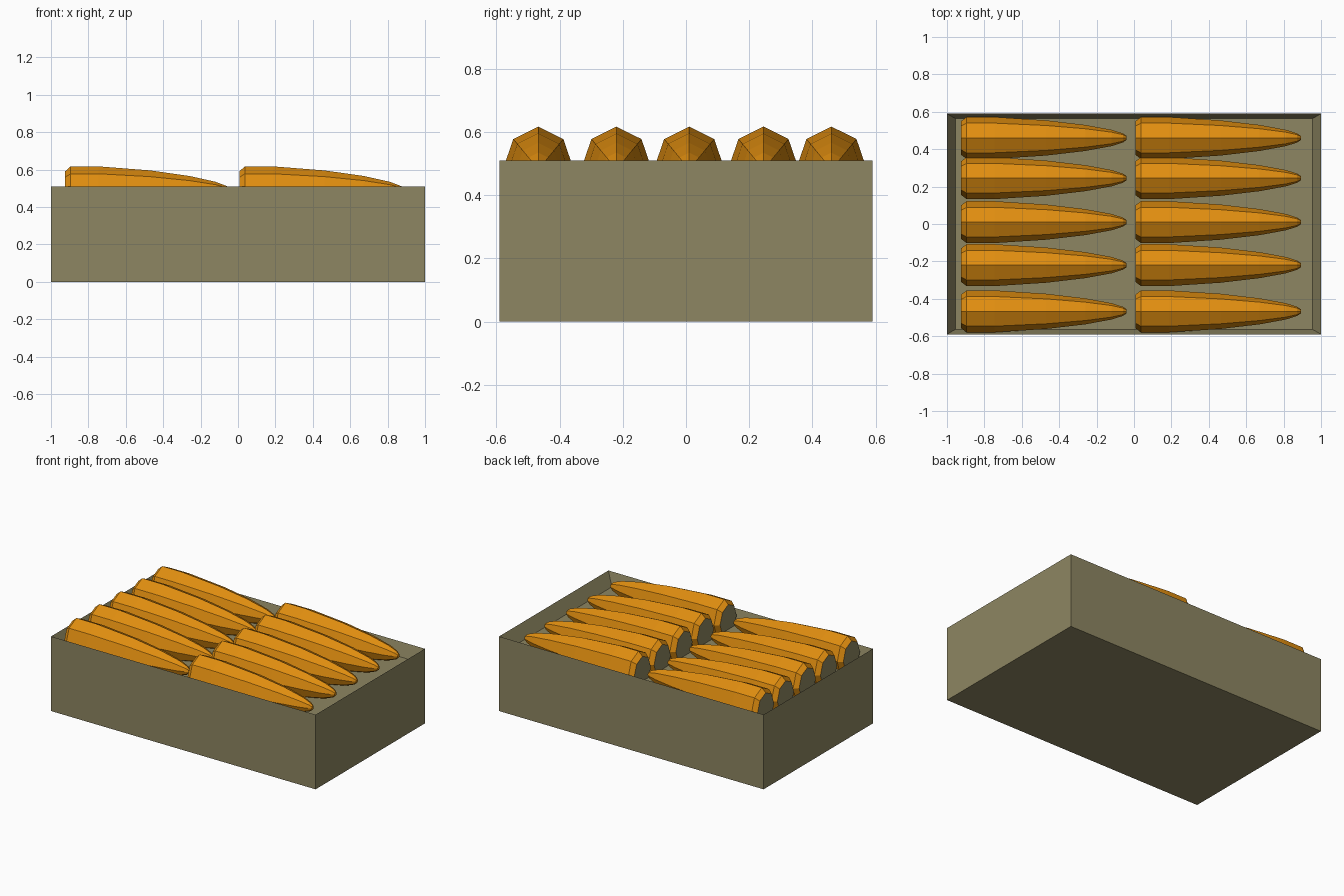
import bpy, bmesh, math
from mathutils import Vector

# Remove the default cube
if "Cube" in bpy.data.objects:
    bpy.data.objects.remove(bpy.data.objects["Cube"], do_unlink=True)


def make_material(name, rgb):
    mat = bpy.data.materials.new(name)
    mat.use_nodes = True
    color = (*rgb, 1.0)
    mat.diffuse_color = color
    bsdf = next(n for n in mat.node_tree.nodes if n.type == "BSDF_PRINCIPLED")
    bsdf.inputs["Base Color"].default_value = color
    bsdf.inputs["Roughness"].default_value = 0.9
    return mat


def add_object(name, bm, *materials):
    bmesh.ops.recalc_face_normals(bm, faces=bm.faces)
    mesh = bpy.data.meshes.new(name)
    bm.to_mesh(mesh)
    bm.free()
    for mat in materials:
        mesh.materials.append(mat)
    obj = bpy.data.objects.new(name, mesh)
    bpy.context.scene.collection.objects.link(obj)
    return obj


olive = make_material("olive crate", (0.27, 0.24, 0.122))
orange = make_material("carrot orange", (0.75, 0.27, 0.005))

# Crate: a block whose top is sunk into a tray with sloping, knife-edged walls
HEIGHT, DEPTH = 0.51, 0.09
bm = bmesh.new()
bmesh.ops.create_cube(bm, size=1)
for v in bm.verts:
    v.co = Vector((v.co.x * 2, v.co.y * 1.18, (v.co.z + 0.5) * HEIGHT))
top = max(bm.faces, key=lambda f: f.calc_center_median().z)
tray = bmesh.ops.extrude_face_region(bm, geom=[top])["geom"]
bmesh.ops.delete(bm, geom=[top], context="FACES_ONLY")
for v in (g for g in tray if isinstance(g, bmesh.types.BMVert)):
    v.co = Vector((v.co.x * 0.955, v.co.y * 0.955, HEIGHT - DEPTH))
add_object("crate", bm, olive)

# Carrot: eight-sided rings along x, as (distance from the blunt end, relative radius)
PROFILE = [(0, 0.8), (0.03, 1), (0.18, 1), (0.455, 0.84),
           (0.665, 0.62), (0.805, 0.39), (0.865, 0.22), (0.885, 0.1)]
SIDES, HALF_WIDTH, HALF_HEIGHT = 8, 0.112, 0.135

bm = bmesh.new()
rings = []
for x, r in PROFILE:
    angles = [2 * math.pi * i / SIDES for i in range(SIDES)]
    rings.append([bm.verts.new((x, r * HALF_WIDTH * math.sin(a),
                                r * HALF_HEIGHT * math.cos(a))) for a in angles])
for a, b in zip(rings, rings[1:]):
    for i in range(SIDES):
        j = (i + 1) % SIDES
        bm.faces.new((a[i], a[j], b[j], b[i]))
bm.faces.new(rings[-1])
bm.faces.new(rings[0]).material_index = 1
carrot = add_object("carrot", bm, orange, olive)

# Two columns of five carrots sharing one mesh
spots = [(x, y) for x in (-0.925, 0.007) for y in (-0.467, -0.22, 0.01, 0.245, 0.46)]
for n, (x, y) in enumerate(spots):
    obj = carrot
    if n:
        obj = carrot.copy()
        bpy.context.scene.collection.objects.link(obj)
    obj.name = f"carrot_{n + 1}"
    obj.location = (x, y, 0.482)
